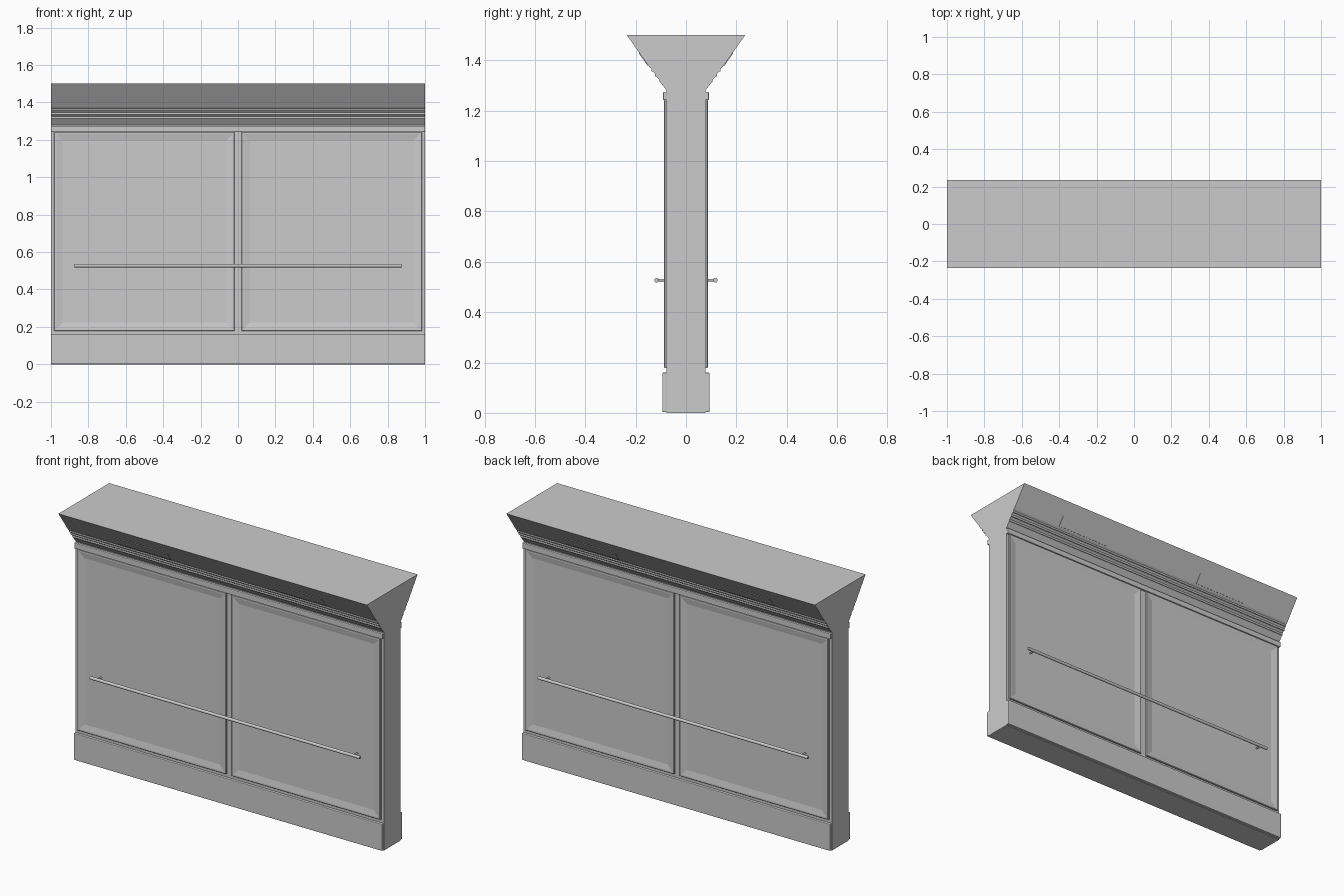
import bpy, bmesh, math
from mathutils import Vector

if "Cube" in bpy.data.objects:
    bpy.data.objects.remove(bpy.data.objects["Cube"])


def finish(name, bm):
    bmesh.ops.recalc_face_normals(bm, faces=bm.faces)
    me = bpy.data.meshes.new(name)
    bm.to_mesh(me)
    bm.free()
    ob = bpy.data.objects.new(name, me)
    bpy.context.collection.objects.link(ob)
    return ob


def extrude_profile(name, pts, x0, x1):
    """Extrude a closed (y, z) outline along x."""
    bm = bmesh.new()
    face = bm.faces.new([bm.verts.new((x0, y, z)) for y, z in pts])
    ext = bmesh.ops.extrude_face_region(bm, geom=[face])
    verts = [v for v in ext["geom"] if isinstance(v, bmesh.types.BMVert)]
    bmesh.ops.translate(bm, verts=verts, vec=(x1 - x0, 0, 0))
    return finish(name, bm)


def board(name, s, y0, y1, z0, z1, bevel):
    """Full-length board on side s with softened edges."""
    ob = extrude_profile(name, [(s * y0, z0), (s * y1, z0), (s * y1, z1), (s * y0, z1)], -1, 1)
    mod = ob.modifiers.new("soft_edges", "BEVEL")
    mod.width = bevel
    mod.segments = 2
    return ob


def dished_panel(name, s, x0, x1, z0, z1):
    """Panel with a raised rim sloping down to a flat field."""
    bm = bmesh.new()
    loops = []
    for inset, y in ((0, 0.076), (0, 0.084), (0.003, 0.087), (0.012, 0.087), (0.045, 0.081)):
        loops.append([bm.verts.new((x, s * y, z)) for x, z in (
            (x0 + inset, z0 + inset), (x1 - inset, z0 + inset),
            (x1 - inset, z1 - inset), (x0 + inset, z1 - inset))])
    for a, b in zip(loops, loops[1:]):
        for i in range(4):
            j = (i + 1) % 4
            bm.faces.new((a[i], a[j], b[j], b[i]))
    bm.faces.new(loops[-1])
    bm.faces.new(loops[0][::-1])
    return finish(name, bm)


def rod(name, a, b, radius, sides=16):
    a, b = Vector(a), Vector(b)
    bpy.ops.mesh.primitive_cylinder_add(vertices=sides, radius=radius, depth=(b - a).length,
                                        location=(a + b) / 2)
    ob = bpy.context.object
    ob.name = name
    ob.rotation_euler = (b - a).to_track_quat("Z", "Y").to_euler()
    bpy.ops.object.shade_smooth_by_angle(angle=math.radians(40))
    return ob


# Wall core with flared, stepped cornice
half = [(0.077, 0), (0.077, 1.28), (0.102, 1.313), (0.106, 1.313), (0.106, 1.324),
        (0.118, 1.335), (0.123, 1.335), (0.123, 1.346), (0.132, 1.356), (0.137, 1.356),
        (0.137, 1.366), (0.146, 1.374), (0.235, 1.5)]
extrude_profile("wall_core", half + [(-y, z) for y, z in reversed(half)], -1, 1)

for s, side in ((-1, "front"), (1, "back")):
    # Baseboard and top rail
    board(side + "_baseboard", s, 0.075, 0.094, 0.003, 0.16, 0.004)
    board(side + "_top_rail", s, 0.075, 0.091, 1.242, 1.275, 0.004)
    # Pair of panels and cornice light strips
    for m, lr in ((-1, "left"), (1, "right")):
        xs = sorted((m * 0.018, m * 0.983))
        dished_panel(f"{side}_{lr}_panel", s, xs[0], xs[1], 0.178, 1.242)
        ls = sorted((m * 0.33, m * 0.675))
        extrude_profile(f"{side}_{lr}_light_strip",
                        [(s * 0.147, 1.38), (s * 0.152, 1.378),
                         (s * 0.188, 1.429), (s * 0.183, 1.432)], ls[0], ls[1])
        # Rail bracket
        rod(f"{side}_{lr}_rail_bracket", (m * 0.83, s * 0.078, 0.527),
            (m * 0.83, s * 0.117, 0.527), 0.005, 12)
    # Handrail
    rod(side + "_handrail", (-0.875, s * 0.117, 0.527), (0.875, s * 0.117, 0.527), 0.009)
